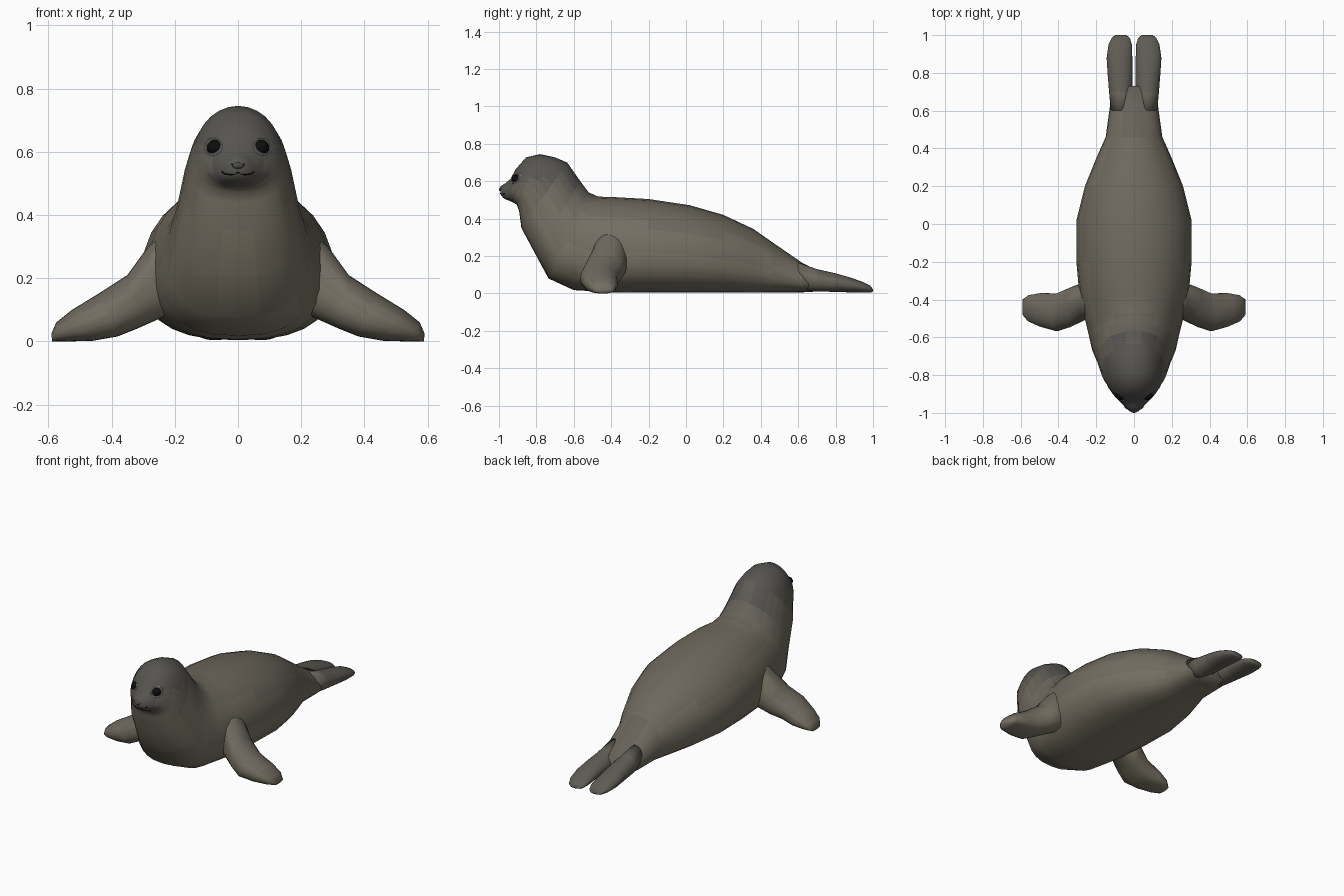
import bpy, bmesh, math
from mathutils import Vector
from mathutils.bvhtree import BVHTree

if "Cube" in bpy.data.objects:
    bpy.data.objects.remove(bpy.data.objects["Cube"])

SIDES = 28


def material(name, rgb):
    m = bpy.data.materials.new(name)
    m.diffuse_color = (*rgb, 1)
    m.use_nodes = True
    m.node_tree.nodes["Principled BSDF"].inputs["Base Color"].default_value = m.diffuse_color
    return m


# Fur shades from dark grey to pale brown
DARK, PALE, STEPS = Vector((.075, .073, .07)), Vector((.25, .22, .16)), 10
FUR = [material(f"fur_{i}", DARK.lerp(PALE, i / (STEPS - 1))) for i in range(STEPS)]
BLACK = material("black", (.004, .004, .004))
RIM = material("eye_rim", (.35, .34, .32))


def fade(v, a, b):
    return min(1, max(0, (v - a) / (b - a)))


def shade(c, n):
    """Tone of a face: pale underneath, dark on head, muzzle and tail."""
    tone = .62 - .22 * n.z
    head = fade(c.z, .42, .62) * fade(-c.y, .45, .65) * fade(n.z, -.4, .5)
    muzzle = fade(-c.y, .89, .94) * fade(c.z, .42, .5)
    tail = fade(c.y, .45, .85) * .7
    return tone * (1 - .85 * max(head, muzzle, tail))


def loft(name, rings, mid=.5, square=1.0):
    """Skin rings given as (upper point, lower point, half-width vector)."""
    bm = bmesh.new()
    loops = []
    for top, low, side in rings:
        top, low, side = Vector(top), Vector(low), Vector(side)
        c = low.lerp(top, mid)
        loop = []
        for i in range(SIDES):
            a = 2 * math.pi * i / SIDES
            s, k = math.sin(a), math.cos(a)
            if s < 0:
                s, k = -abs(s) ** square, math.copysign(abs(k) ** square, k)
            loop.append(bm.verts.new(c + side * k + (top - c) * max(s, 0) + (low - c) * max(-s, 0)))
        loops.append(loop)
    for a, b in zip(loops, loops[1:]):
        for i in range(SIDES):
            j = (i + 1) % SIDES
            bm.faces.new((a[i], a[j], b[j], b[i]))
    for end in (loops[0], loops[-1]):
        bm.faces.new(end)
    return finish(name, bm)


def finish(name, bm, mat=None):
    bmesh.ops.recalc_face_normals(bm, faces=bm.faces)
    me = bpy.data.meshes.new(name)
    for m in ([mat] if mat else FUR):
        me.materials.append(m)
    for f in bm.faces:
        f.smooth = True
        if not mat:
            t = shade(f.calc_center_median(), f.normal)
            f.material_index = min(STEPS - 1, max(0, round(t * (STEPS - 1))))
    bm.to_mesh(me)
    bm.free()
    ob = bpy.data.objects.new(name, me)
    bpy.context.collection.objects.link(ob)
    return ob


# Body and head: back (y, z), belly (y, z), half width
BODY = [
    (.73, .11, .73, .012, .115), (.62, .165, .62, .006, .128),
    (.46, .275, .46, .005, .15), (.36, .345, .36, .004, .195),
    (.2, .42, .2, .004, .26), (.02, .472, .02, .004, .305),
    (-.2, .505, -.2, .004, .305), (-.38, .515, -.4, .006, .288),
    (-.47, .518, -.6, .018, .25), (-.52, .54, -.735, .08, .225),
    (-.565, .6, -.805, .21, .198), (-.635, .7, -.88, .35, .172),
    (-.7, .728, -.892, .44, .154), (-.78, .745, -.905, .475, .138),
    (-.855, .728, -.925, .487, .112), (-.91, .665, -.945, .496, .082),
    (-.94, .61, -.962, .502, .06), (-.965, .59, -.978, .512, .045),
    (-.992, .573, -.992, .53, .022),
]
body = loft("body", [((0, a, b), (0, c, d), (w, 0, 0)) for a, b, c, d, w in BODY], .43, .8)

# Front flippers: upper edge (x, z), lower edge (x, z), centre y, half length
FRONT = [
    (.16, .40, .16, .1, -.42, .07), (.285, .3, .23, .08, -.405, .1),
    (.35, .21, .32, .04, -.44, .105), (.44, .152, .38, .016, -.468, .1),
    (.525, .1, .46, .002, -.455, .09), (.575, .06, .54, 0, -.447, .07),
    (.59, .025, .588, 0, -.44, .042),
]
# Rear flippers: y, top z, bottom z, centre x, half width
REAR = [
    (.6, .165, .02, .068, .055), (.7, .13, .012, .07, .062),
    (.8, .108, .008, .074, .066), (.88, .085, .006, .077, .068),
    (.95, .06, .004, .073, .062), (.985, .042, .004, .07, .048),
    (1.0, .022, .01, .07, .03),
]
for s, tag in ((-1, "right"), (1, "left")):
    loft(f"front_flipper_{tag}",
         [((s * a, y, b), (s * c, y, d), (0, h, 0)) for a, b, c, d, y, h in FRONT], .5, .8)
    loft(f"rear_flipper_{tag}",
         [((s * x, y, t), (s * x, y, b), (w, 0, 0)) for y, t, b, x, w in REAR])

# Face details sit on the head, found by casting rays from the front
tree = BVHTree.FromPolygons([v.co for v in body.data.vertices],
                            [p.vertices[:] for p in body.data.polygons])


def on_face(x, z):
    hit, normal, *_ = tree.ray_cast(Vector((x, -2, z)), Vector((0, 1, 0)))
    return hit, normal


def ball(name, centre, size, mat):
    bm = bmesh.new()
    bmesh.ops.create_uvsphere(bm, u_segments=16, v_segments=10, radius=1)
    for v in bm.verts:
        v.co = Vector(centre) + Vector(a * b for a, b in zip(v.co, size))
    return finish(name, bm, mat)


def line(name, pts, thick, mat, cyclic=False):
    cu = bpy.data.curves.new(name, 'CURVE')
    cu.dimensions = '3D'
    cu.bevel_depth, cu.bevel_resolution = thick, 1
    sp = cu.splines.new('POLY')
    sp.points.add(len(pts) - 1)
    for p, (x, z) in zip(sp.points, pts):
        p.co = (*on_face(x, z)[0], 1)
    sp.use_cyclic_u = cyclic
    cu.materials.append(mat)
    bpy.context.collection.objects.link(bpy.data.objects.new(name, cu))


for s, tag in ((-1, "right"), (1, "left")):
    hit, n = on_face(s * .079, .617)
    ball(f"eye_{tag}", hit - n * .012, (.027, .027, .025), BLACK)
    line(f"eye_rim_{tag}", [(s * .079 + .029 * math.cos(a), .617 + .027 * math.sin(a))
                            for a in (i * math.pi / 8 for i in range(16))], .002, RIM, True)
    line(f"nostril_{tag}", [(s * .006, .55), (s * .014, .556), (s * .02, .562)], .0025, BLACK)
line("mouth", [(-.05, .537), (-.042, .53), (-.02, .527), (0, .534),
               (.02, .527), (.042, .53), (.05, .537)], .0025, BLACK)
ball("nose", (0, -.982, .556), (.022, .018, .012), FUR[0])
